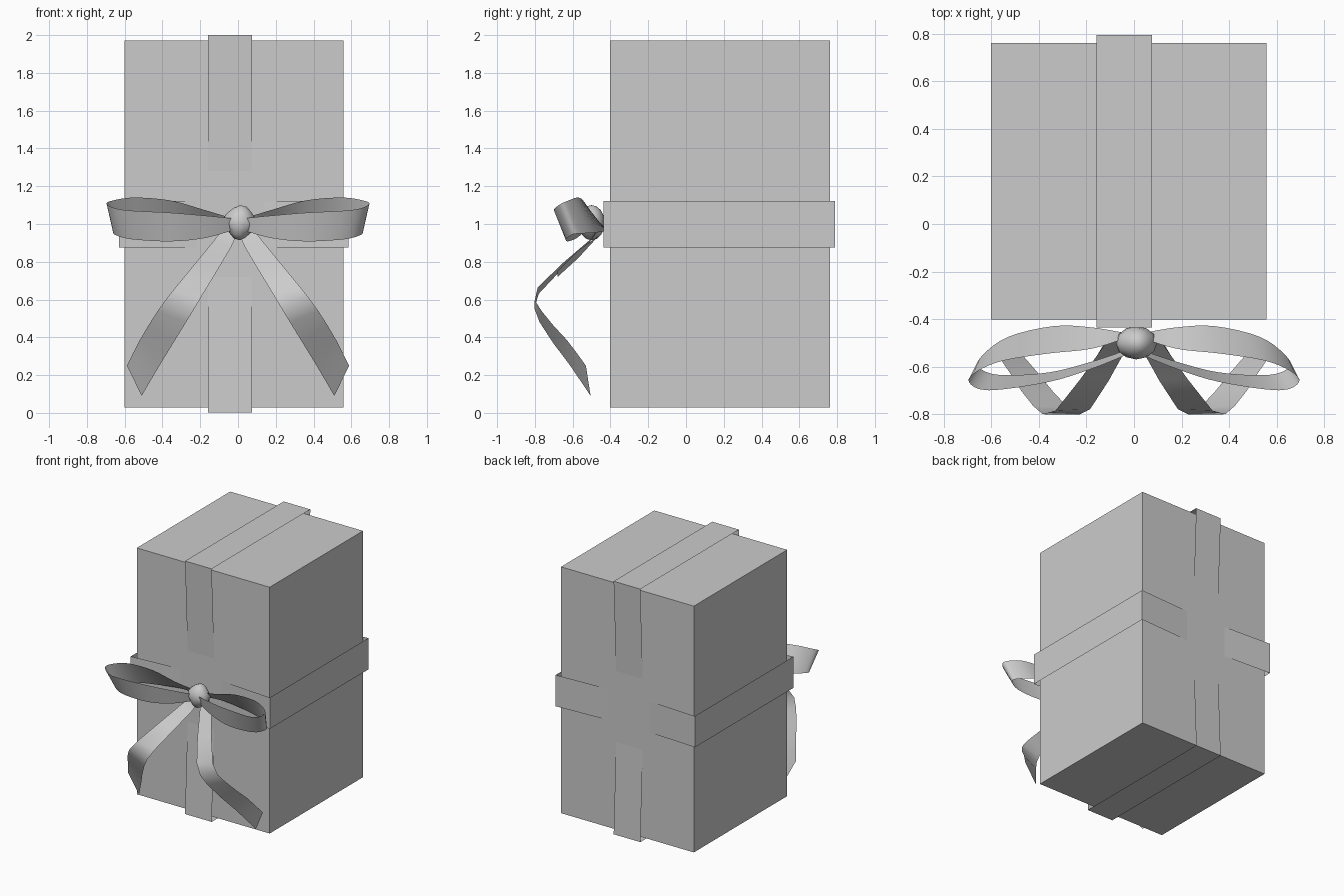
import bpy, bmesh, math
from mathutils import Vector

if "Cube" in bpy.data.objects:
    bpy.data.objects.remove(bpy.data.objects["Cube"])


def make(name, verts, faces, smooth=False):
    me = bpy.data.meshes.new(name)
    me.from_pydata([tuple(v) for v in verts], [], faces)
    ob = bpy.data.objects.new(name, me)
    bpy.context.collection.objects.link(ob)
    for p in me.polygons:
        p.use_smooth = smooth
    return ob


def strip(name, a, b, closed=False, smooth=False):
    """Ribbon sheet between two matching edge paths."""
    n = len(a)
    faces = [(i, (i + 1) % n, n + (i + 1) % n, n + i)
             for i in range(n if closed else n - 1)]
    return make(name, list(a) + list(b), faces, smooth)


def curve(pts, steps):
    """Smooth path through the given points."""
    p = [Vector(q) for q in pts]
    p = [2 * p[0] - p[1]] + p + [2 * p[-1] - p[-2]]
    out = []
    for i in range(1, len(p) - 2):
        for s in range(steps):
            t = s / steps
            out.append(0.5 * (2 * p[i] + (p[i + 1] - p[i - 1]) * t
                       + (2 * p[i - 1] - 5 * p[i] + 4 * p[i + 1] - p[i + 2]) * t * t
                       + (3 * p[i] - p[i - 1] - 3 * p[i + 1] + p[i + 2]) * t ** 3))
    return out + [p[-2]]


def mirror(ob):
    ob.modifiers.new("mirror", 'MIRROR')


# box
bpy.ops.mesh.primitive_cube_add(size=1, location=(-0.022, 0.18, 1.0))
box = bpy.context.object
box.name = "gift_box"
box.scale = (1.16, 1.164, 1.944)

# wrapping bands: open sheets, drawn in against the box where they cross
F, B = -0.435, 0.795
FC, BC = -0.403, 0.765
side = [(F, 0.003), (FC, 0.72), (FC, 1.28), (F, 2.0),
        (B, 2.0), (BC, 1.28), (BC, 0.72), (B, 0.003)]
strip("vertical_band", [(-0.158, y, z) for y, z in side],
      [(0.075, y, z) for y, z in side], closed=True)

F, B = -0.438, 0.79
FC, BC = -0.405, 0.767
plan = [(-0.63, F), (-0.22, FC), (0.14, FC), (0.585, F),
        (0.585, B), (0.14, BC), (-0.22, BC), (-0.63, B)]
strip("horizontal_band", [(x, y, 0.875) for x, y in plan],
      [(x, y, 1.122) for x, y in plan], closed=True)

# bow loops: top and bottom edge of the ribbon
top = [(0.03, -0.48, 1.03), (0.18, -0.525, 1.075), (0.36, -0.545, 1.125), (0.55, -0.575, 1.14),
       (0.66, -0.62, 1.125), (0.695, -0.665, 1.105), (0.61, -0.70, 1.075),
       (0.36, -0.665, 1.06), (0.18, -0.61, 1.045), (0.03, -0.55, 1.03)]
bottom = [(0.03, -0.46, 0.99), (0.18, -0.435, 0.985), (0.34, -0.43, 0.965), (0.53, -0.475, 0.955),
          (0.635, -0.55, 0.95), (0.655, -0.60, 0.945), (0.57, -0.635, 0.92),
          (0.36, -0.625, 0.908), (0.18, -0.58, 0.925), (0.03, -0.53, 0.965)]
mirror(strip("bow_loop", curve(top, 4), curve(bottom, 4), smooth=True))

# ribbon tails
inner = [(0.01, -0.48, 0.95), (0.035, -0.53, 0.88), (0.185, -0.78, 0.63),
         (0.275, -0.775, 0.48), (0.41, -0.62, 0.26), (0.51, -0.505, 0.09)]
outer = [(0.08, -0.47, 0.98), (0.125, -0.51, 0.915), (0.33, -0.785, 0.665),
         (0.425, -0.765, 0.54), (0.52, -0.63, 0.385), (0.588, -0.53, 0.25)]
mirror(strip("ribbon_tail", curve(inner, 2), curve(outer, 2), smooth=True))

# tucked fold behind each tail
fin = [(0.05, -0.46, 0.94), (0.12, -0.57, 0.82), (0.20, -0.68, 0.72)]
fout = [(0.10, -0.46, 0.94), (0.165, -0.57, 0.86), (0.235, -0.68, 0.75)]
mirror(strip("tail_fold", fin, fout, smooth=True))

# knot: rounded, slightly lumpy
bpy.ops.mesh.primitive_uv_sphere_add(segments=12, ring_count=8, radius=1)
knot = bpy.context.object
knot.name = "bow_knot"
for v in knot.data.vertices:
    x, y, z = v.co
    k = 1 + 0.07 * math.cos(4 * math.atan2(z, x) + 0.6)
    v.co = (0.01 + 0.082 * x * k * (1 + 0.1 * z), -0.5 + 0.07 * y, 1.007 + 0.088 * z * k)
bpy.ops.object.shade_smooth_by_angle(angle=math.radians(40))
